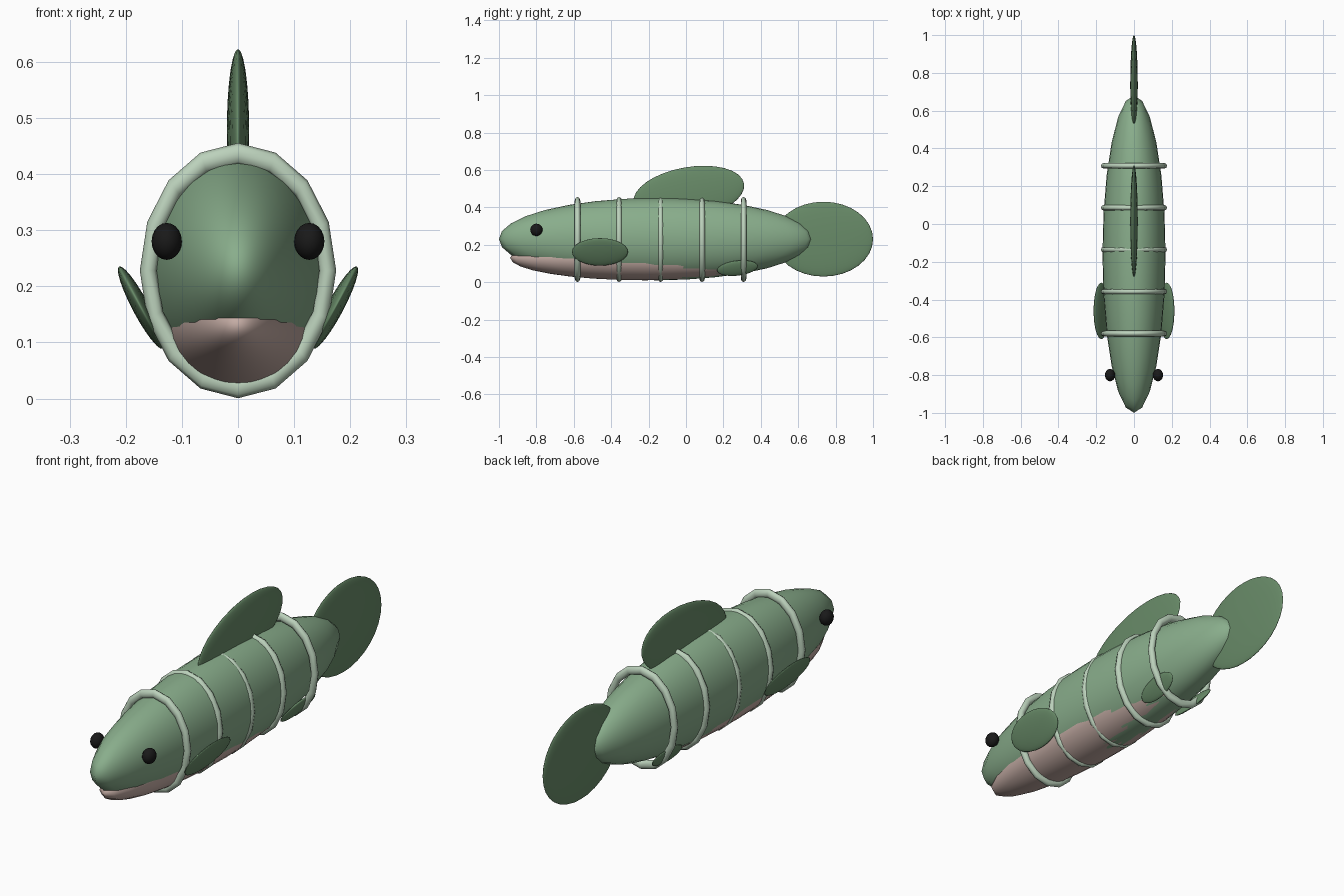
import bpy
from math import radians

if "Cube" in bpy.data.objects:
    bpy.data.objects.remove(bpy.data.objects["Cube"])


def material(name, rgb):
    m = bpy.data.materials.new(name)
    m.diffuse_color = (*rgb, 1)
    m.use_nodes = True
    m.node_tree.nodes["Principled BSDF"].inputs["Base Color"].default_value = m.diffuse_color
    return m


GREEN = material("body_green", (0.25, 0.42, 0.26))
FIN = material("fin_green", (0.14, 0.26, 0.14))
PALE = material("pale_green", (0.50, 0.64, 0.50))
PINK = material("belly_pink", (0.55, 0.41, 0.37))
BLACK = material("eye_black", (0.01, 0.01, 0.01))


def finish(name, mat):
    ob = bpy.context.object
    ob.name = name
    ob.data.materials.append(mat)
    bpy.ops.object.shade_smooth()
    return ob


def ellipsoid(name, loc, radii, mat, rot=(0, 0, 0), seg=32, rings=16):
    bpy.ops.mesh.primitive_uv_sphere_add(
        segments=seg, ring_count=rings, radius=1, location=loc,
        rotation=[radians(a) for a in rot])
    bpy.context.object.scale = radii
    return finish(name, mat)


# Body and belly
ellipsoid("body", (0, -0.16, 0.23), (0.167, 0.84, 0.22), GREEN, seg=24)
ellipsoid("belly", (0, -0.22, 0.13), (0.138, 0.72, 0.12), PINK, seg=24)

# Bands around the body
for i in range(5):
    bpy.ops.mesh.primitive_torus_add(
        major_radius=0.16, minor_radius=0.015, major_segments=16,
        minor_segments=8, location=(0, -0.58 + 0.222 * i, 0.228),
        rotation=(radians(90), 0, 0))
    bpy.context.object.scale = (1, 1.3, 1)
    finish(f"band_{i + 1}", PALE)

# Dorsal and tail fins
ellipsoid("dorsal_fin", (0, 0.015, 0.475), (0.02, 0.30, 0.14), FIN, (10, 0, 0))
ellipsoid("tail_fin", (0, 0.735, 0.23), (0.02, 0.265, 0.20), FIN)

# Paired eyes and side fins
for side, s in (("left", 1), ("right", -1)):
    ellipsoid(f"eye_{side}", (s * 0.127, -0.80, 0.28), (0.027, 0.033, 0.033),
              BLACK, seg=16, rings=10)
    ellipsoid(f"pectoral_fin_{side}", (s * 0.173, -0.46, 0.162),
              (0.015, 0.15, 0.083), FIN, (0, s * 28, 0), 24, 12)
    ellipsoid(f"pelvic_fin_{side}", (s * 0.10, 0.275, 0.075),
              (0.012, 0.11, 0.045), FIN, (8, s * 28, 0), 24, 12)
